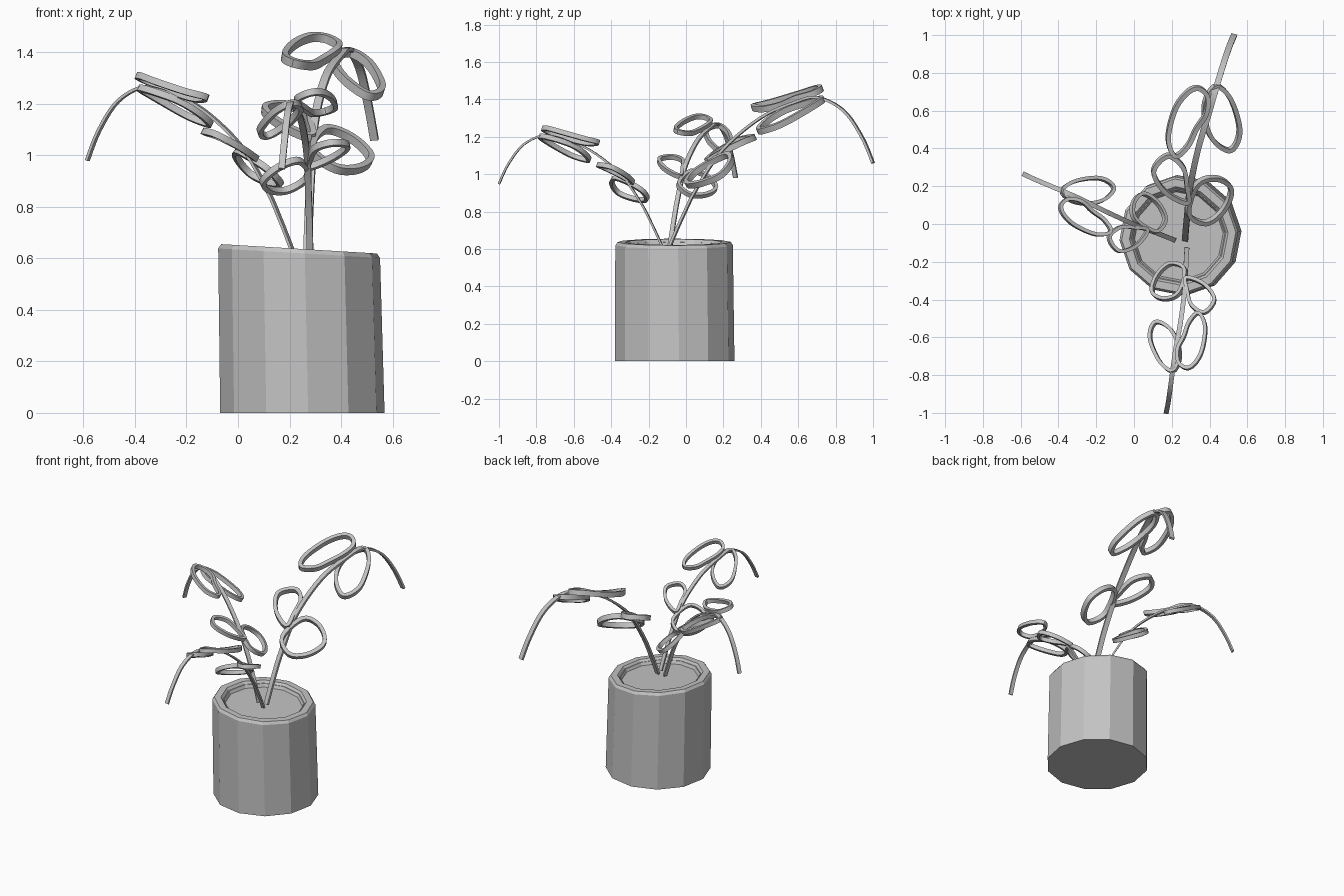
import bpy, bmesh, math
from mathutils import Vector

if "Cube" in bpy.data.objects:
    bpy.data.objects.remove(bpy.data.objects["Cube"])

grey = bpy.data.materials.new("plain_grey")
grey.diffuse_color = (0.55, 0.55, 0.55, 1)
grey.use_nodes = True
grey.node_tree.nodes["Principled BSDF"].inputs["Base Color"].default_value = grey.diffuse_color


def make_object(name, bm, smooth=True):
    bmesh.ops.recalc_face_normals(bm, faces=bm.faces[:])
    me = bpy.data.meshes.new(name)
    bm.to_mesh(me)
    bm.free()
    me.materials.append(grey)
    ob = bpy.data.objects.new(name, me)
    bpy.context.collection.objects.link(ob)
    if smooth:
        bpy.ops.object.select_all(action='DESELECT')
        bpy.context.view_layer.objects.active = ob
        ob.select_set(True)
        bpy.ops.object.shade_smooth_by_angle(angle=math.radians(35))
    return ob


def spline(pts, closed, n=5):
    """Catmull-Rom through the points."""
    pts = [Vector(p) for p in pts]
    k = len(pts)
    at = (lambda i: pts[i % k]) if closed else (lambda i: pts[max(0, min(k - 1, i))])
    out = []
    for i in range(k if closed else k - 1):
        a, b, c, d = at(i - 1), at(i), at(i + 1), at(i + 2)
        for j in range(n):
            t = j / n
            out.append(0.5 * (2 * b + (c - a) * t + (2 * a - 5 * b + 4 * c - d) * t * t
                              + (3 * b - a - 3 * c + d) * t ** 3))
    if not closed:
        out.append(pts[-1])
    return out


def ribbon(bm, path, axis, width, thick, closed):
    """Sweep a flat rectangle, its width lying along axis."""
    k, rings = len(path), []
    for i, p in enumerate(path):
        if closed:
            t = path[(i + 1) % k] - path[i - 1]
        else:
            t = path[min(i + 1, k - 1)] - path[max(i - 1, 0)]
        t.normalize()
        w = (axis - axis.dot(t) * t).normalized()
        h = t.cross(w)
        rings.append([bm.verts.new(p + w * width / 2 * a + h * thick / 2 * b)
                      for a, b in ((-1, -1), (1, -1), (1, 1), (-1, 1))])
    for i in range(k if closed else k - 1):
        r, s = rings[i], rings[(i + 1) % k]
        for j in range(4):
            bm.faces.new((r[j], r[(j + 1) % 4], s[(j + 1) % 4], s[j]))
    if not closed:
        bm.faces.new(rings[0])
        bm.faces.new(rings[-1])


# One frond in local space: outward, left, up
STEM = [(0, 0, 0), (.07, .005, .16), (.145, .01, .31), (.28, .02, .51), (.485, .02, .68),
        (.68, .01, .765), (.805, .008, .79), (.949, .007, .72), (1.052, .005, .58), (1.116, 0, .44)]
LEAVES = {
    "upper_left": [(.421, .132, .74), (.505, .188, .765), (.659, .189, .81), (.76, .151, .838),
                   (.799, .099, .835), (.766, .04, .81), (.678, .024, .785), (.588, .054, .75),
                   (.49, .077, .73)],
    "upper_right": [(.83, .009, .78), (.785, -.079, .735), (.66, -.16, .655), (.57, -.172, .62),
                    (.516, -.138, .615), (.543, -.055, .665), (.62, .01, .72), (.735, .043, .762)],
    "lower_left": [(.197, .02, .45), (.224, .145, .50), (.316, .227, .56), (.413, .17, .575),
                   (.373, .078, .55), (.277, .037, .50)],
    "lower_right": [(.144, .006, .40), (.114, -.094, .33), (.202, -.175, .33),
                    (.32, -.194, .375), (.356, -.108, .45), (.302, -.014, .48)],
}


def frond(name, base, tip, zscale, bend):
    base = Vector(base)
    u = Vector((tip[0] - base.x, tip[1] - base.y, 0))
    s = u.length / 1.116
    u.normalize()
    left = Vector((-u.y, u.x, 0))

    def place(p):
        t = p[0] / 1.116
        v = p[1] + bend * 4 * t * (1 - t)
        return base + u * p[0] * s + left * v * s + Vector((0, 0, p[2] * zscale))

    bm = bmesh.new()
    ribbon(bm, spline([place(p) for p in STEM], False), left, .032 * s, .014 * s, False)
    make_object(name + "_stem", bm)
    for part, pts in LEAVES.items():
        world = [place(p) for p in pts]
        c = sum(world, Vector()) / len(world)
        normal = Vector()
        for i, p in enumerate(world):
            normal += (p - c).cross(world[(i + 1) % len(world)] - c)
        normal.normalize()
        bm = bmesh.new()
        ribbon(bm, spline(world, True), normal, .033 * s, .024 * s, True)
        make_object(name + "_" + part + "_leaf", bm)


frond("back_frond", (.27, -.085, .62), (.53, 1.0), 1.0, .025)
frond("left_frond", (.215, -.085, .62), (-.585, .265), .82, -.01)
frond("front_frond", (.28, -.13, .62), (.17, -1.0), .745, 0)

# Pot: twelve sided, leaning slightly, tilted rim, recessed soil
PROFILE = [(.32, 0), (.315, .62), (.303, .637), (.262, .637), (.25, .622), (.245, .622), (.235, .603)]
bm = bmesh.new()
rings = []
for r, z in PROFILE:
    f = z / .637
    cx, cy = .25 - .013 * f, -.06 - .004 * f
    ring = []
    for i in range(12):
        a = math.radians(30 * i + 4)
        x, y = cx + r * math.cos(a), cy + r * math.sin(a)
        ring.append(bm.verts.new((x, y, z - .06 * (x - .24) * f)))
    rings.append(ring)
for r, s in zip(rings, rings[1:]):
    for j in range(12):
        bm.faces.new((r[j], r[(j + 1) % 12], s[(j + 1) % 12], s[j]))
bm.faces.new(rings[0])
bm.faces.new(rings[-1])
make_object("pot", bm, smooth=False)
